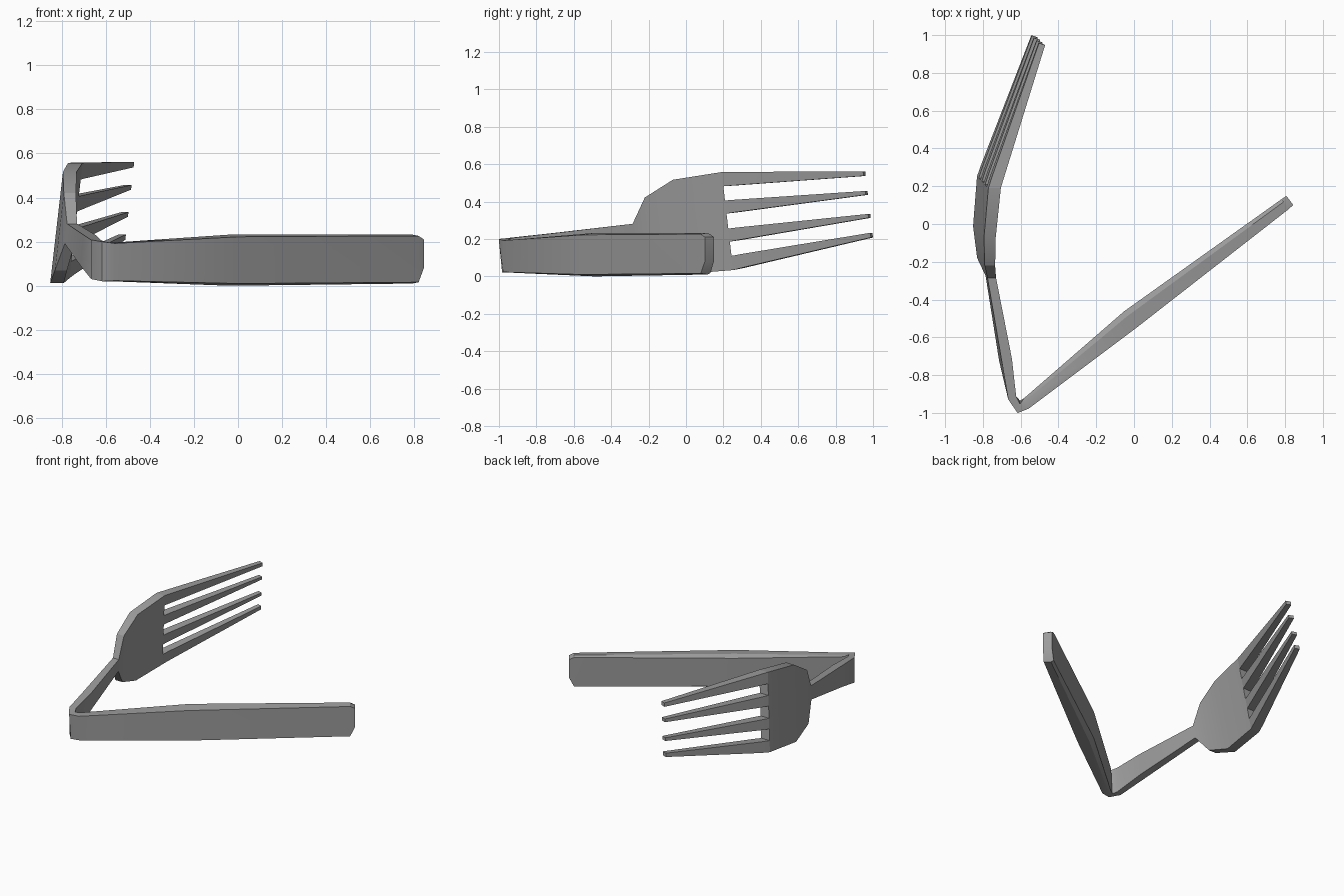
import bpy
import bmesh
from math import cos, sin, radians
from mathutils import Vector

cube = bpy.data.objects.get("Cube")
if cube:
    bpy.data.objects.remove(cube, do_unlink=True)

steel = bpy.data.materials.new("grey steel")
steel.use_nodes = True
steel.diffuse_color = (0.33, 0.33, 0.33, 1)
steel.node_tree.nodes["Principled BSDF"].inputs["Base Color"].default_value = (0.33, 0.33, 0.33, 1)

HEAD_LEAN = (0.115, -0.118)   # sideways shift per unit of height


def section(x, y, low, high, angle, thick, lean=(0, 0), drop=0.0, ridge=0.0):
    """Six-point cross-section: outer face, ridges on top and bottom, inner face."""
    mid, half = (low + high) / 2, (high - low) / 2
    normal = Vector((cos(radians(angle)), sin(radians(angle)), 0))
    ring = []
    for depth, side, inset in ((-0.5, -1, ridge), (-0.5, 1, ridge), (0.22, 1, 0),
                               (0.5, 1, drop), (0.5, -1, drop), (0.22, -1, 0)):
        h = side * (half - inset)
        ring.append(Vector((x + lean[0] * h, y + lean[1] * h, mid + h)) + normal * depth * thick)
    return ring


def head_section(along, low, high, x, thick, angle=0):
    """Cross-section of the head, measured along its slightly rising axis."""
    z = 0.236 + 0.118 * along
    mid = (low + high) / 2
    return section(x + HEAD_LEAN[0] * mid, -0.28 + 0.993 * along + HEAD_LEAN[1] * mid,
                   z + low, z + high, angle, thick, HEAD_LEAN)


def loft(name, rings):
    bm = bmesh.new()
    rows = [[bm.verts.new(p) for p in ring] for ring in rings]
    for a, b in zip(rows, rows[1:]):
        for i in range(len(a)):
            j = (i + 1) % len(a)
            bm.faces.new((a[i], a[j], b[j], b[i]))
    bm.faces.new(rows[0])
    bm.faces.new(rows[-1])
    bmesh.ops.recalc_face_normals(bm, faces=bm.faces)
    mesh = bpy.data.meshes.new(name)
    bm.to_mesh(mesh)
    bm.free()
    mesh.materials.append(steel)
    obj = bpy.data.objects.new(name, mesh)
    bpy.context.collection.objects.link(obj)
    bpy.ops.object.select_all(action='DESELECT')
    obj.select_set(True)
    bpy.context.view_layer.objects.active = obj
    bpy.ops.object.shade_smooth_by_angle(angle=radians(30))


# Handle, sharp bend, twisting neck and head in one strip
loft("handle_and_head", [
    section(0.825, 0.125, 0.08, 0.21, 127, 0.06),
    section(0.80, 0.105, 0.01, 0.232, 127, 0.065, drop=0.008, ridge=0.006),
    section(-0.025, -0.51, 0.0, 0.232, 120, 0.11, drop=0.018, ridge=0.01),
    section(-0.57, -0.95, 0.02, 0.195, 115, 0.06, drop=0.004, ridge=0.003),
    section(-0.61, -0.968, 0.02, 0.20, 75, 0.05, (0, -0.1)),
    section(-0.645, -0.92, 0.03, 0.208, 20, 0.045),
    section(-0.68, -0.72, 0.09, 0.23, 12, 0.055, (0.1, 0)),
    head_section(0, -0.045, 0.045, -0.758, 0.045),
    head_section(0.081, -0.176, 0.176, -0.783, 0.055),
    head_section(0.241, -0.252, 0.252, -0.792, 0.062),
    head_section(0.505, -0.262, 0.262, -0.768, 0.066),
])

# Four tapering tines, mirrored about the head axis
for name, root, tip in (("outer_tine", (0.186, 0.262), (0.152, 0.177)),
                        ("inner_tine", (0.04, 0.11), (0.051, 0.072))):
    for label, s in (("upper", 1), ("lower", -1)):
        r = sorted(s * v for v in root)
        t = sorted(s * v for v in tip)
        loft(label + "_" + name, [
            head_section(0.505, *r, -0.768, 0.066),
            head_section(0.56, *[a + (b - a) * 0.07 for a, b in zip(r, t)], -0.75, 0.062, -15),
            head_section(1.262, *t, -0.507, 0.034, -20),
        ])
